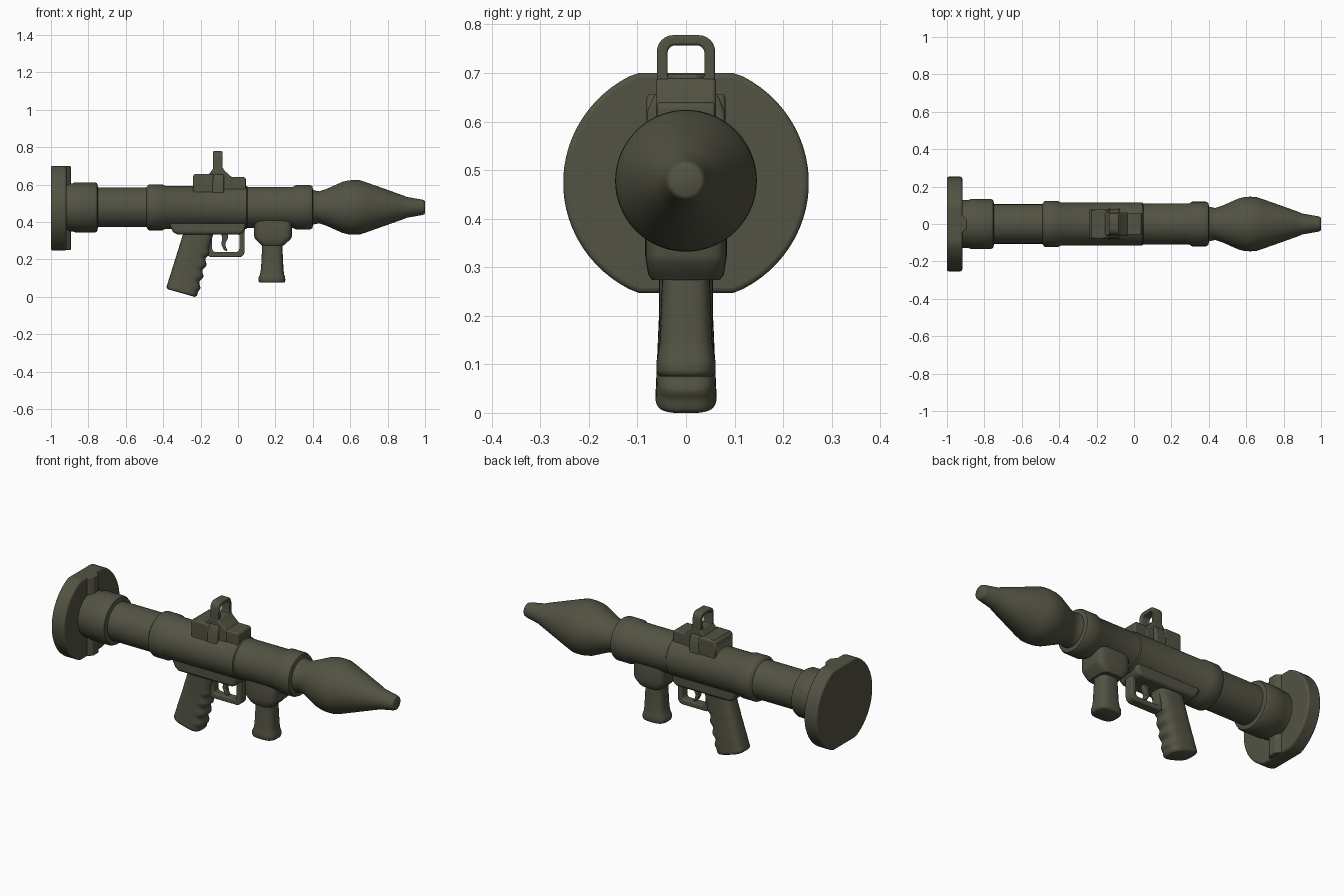
import bpy, bmesh, math
from mathutils import Vector, Matrix

if "Cube" in bpy.data.objects:
    bpy.data.objects.remove(bpy.data.objects["Cube"])

olive = bpy.data.materials.new("dark olive")
olive.diffuse_color = (0.085, 0.085, 0.056, 1)
olive.use_nodes = True
olive.node_tree.nodes["Principled BSDF"].inputs["Base Color"].default_value = olive.diffuse_color
AXIS = 0.478  # height of the tube axis


def finish(ob, bevel=0, segs=3):
    if bevel:
        m = ob.modifiers.new("bevel", 'BEVEL')
        m.width, m.segments, m.limit_method = bevel, segs, 'ANGLE'
        m.angle_limit = math.radians(35)
    ob.data.materials.append(olive)
    for o in bpy.context.selected_objects:
        o.select_set(False)
    ob.select_set(True)
    bpy.context.view_layer.objects.active = ob
    bpy.ops.object.shade_smooth_by_angle(angle=math.radians(40))
    return ob


def mesh_object(name, bm):
    bmesh.ops.recalc_face_normals(bm, faces=bm.faces)
    me = bpy.data.meshes.new(name)
    bm.to_mesh(me)
    bm.free()
    ob = bpy.data.objects.new(name, me)
    bpy.context.collection.objects.link(ob)
    return ob


def skin(name, rings, bevel=0):
    """Join equal rings of points and cap both ends."""
    bm = bmesh.new()
    vs = [[bm.verts.new(p) for p in r] for r in rings]
    n = len(vs[0])
    for a, b in zip(vs, vs[1:]):
        for i in range(n):
            j = (i + 1) % n
            bm.faces.new((a[i], a[j], b[j], b[i]))
    bm.faces.new(vs[0])
    bm.faces.new(vs[-1])
    return finish(mesh_object(name, bm), bevel)


def lathe(name, profile, n=56):
    """Spin (x, radius) points around the tube axis."""
    ang = [2 * math.pi * i / n for i in range(n)]
    return skin(name, [[(x, r * math.cos(t), AXIS + r * math.sin(t)) for t in ang]
                       for x, r in profile])


def prism(name, pts, axis, a, b, bevel=0):
    put = {'x': lambda p, d: (d, p[0], p[1]), 'y': lambda p, d: (p[0], d, p[1]),
           'z': lambda p, d: (p[0], p[1], d)}[axis]
    return skin(name, [[put(p, d) for p in pts] for d in (a, b)], bevel)


def loft(name, sections, tilt=0, power=2.6, n=40):
    """Sections (x, z, half length, half width) as tilted superellipses."""
    rings = []
    for x, z, hx, hy in sections:
        ring = []
        for i in range(n):
            t = 2 * math.pi * i / n
            c, s = math.cos(t), math.sin(t)
            u = hx * math.copysign(abs(c) ** (2 / power), c)
            v = hy * math.copysign(abs(s) ** (2 / power), s)
            ring.append((x + u * math.cos(tilt), v, z - u * math.sin(tilt)))
        rings.append(ring)
    return skin(name, rings)


def round_rect(x0, x1, z0, z1, r, k=6):
    pts = []
    for q, (cx, cz) in enumerate([(x1 - r, z1 - r), (x0 + r, z1 - r),
                                  (x0 + r, z0 + r), (x1 - r, z0 + r)]):
        for i in range(k + 1):
            t = math.pi / 2 * (q + i / k)
            pts.append((cx + r * math.cos(t), cz + r * math.sin(t)))
    return pts


def frame(name, outer, inner, half, rot, loc, bevel=0.006):
    """Flat loop with a hole, from two outlines of equal point count."""
    bm = bmesh.new()
    g = [[bm.verts.new(rot @ Vector((p[0], p[1], h)) + Vector(loc)) for p in o]
         for o, h in ((outer, half), (outer, -half), (inner, -half), (inner, half))]
    n = len(outer)
    for k in range(4):
        a, b = g[k], g[(k + 1) % 4]
        for i in range(n):
            j = (i + 1) % n
            bm.faces.new((a[i], a[j], b[j], b[i]))
    return finish(mesh_object(name, bm), bevel)


# Launch tube with collars
lathe("tube", [(-0.94, 0.128), (-0.885, 0.128), (-0.87, 0.134), (-0.765, 0.134), (-0.753, 0.128),
               (-0.748, 0.106), (-0.49, 0.106), (-0.48, 0.12), (-0.475, 0.123), (-0.405, 0.123),
               (-0.39, 0.115), (0.045, 0.115), (0.05, 0.11), (0.295, 0.11), (0.31, 0.119),
               (0.385, 0.119), (0.397, 0.113), (0.402, 0.092), (0.43, 0.085)])

# Warhead
lathe("warhead", [(0.39, 0.095), (0.42, 0.088), (0.435, 0.086), (0.47, 0.097), (0.56, 0.137),
                  (0.59, 0.144), (0.62, 0.146), (0.65, 0.145), (0.68, 0.136), (0.885, 0.063),
                  (0.90, 0.056), (0.985, 0.041), (0.996, 0.037), (1.0, 0.031)])

# Rear flange: a disc clipped flat at top and bottom
disc = []
for i in range(72):
    t = 2 * math.pi * (i + 0.5) / 72
    disc.append((0.253 * math.cos(t),
                 0.474 + max(-0.227, min(0.226, 0.247 * math.sin(t)))))
prism("rear_flange", disc, 'x', -1.0, -0.918, 0.01)
prism("flange_rib", [(-0.95, -0.06), (-0.915, -0.045), (-0.893, -0.022), (-0.893, 0.022),
                     (-0.915, 0.045), (-0.95, 0.06)], 'z', 0.25, 0.698, 0.006)

# Receiver under the tube
prism("receiver", [(-0.375, 0.45), (-0.37, 0.39), (-0.35, 0.35), (-0.33, 0.332), (0.015, 0.332),
                   (0.035, 0.35), (0.045, 0.39), (0.045, 0.45)], 'y', -0.075, 0.075, 0.016)

# Pistol grip with finger grooves
tilt = math.radians(16)
down = Vector((-math.sin(tilt), -math.cos(tilt)))
grip = []
for i in range(41):
    f = i / 40
    c = Vector((-0.207, 0.355)) + down * (0.335 * f)
    wave = 0.007 * math.cos(2 * math.pi * (f - 0.12) * 5.2) if 0.25 < f < 0.95 else 0
    hx, hy = 0.077 + 0.008 * f, 0.056 + 0.007 * max(0, (f - 0.5) * 2)
    c += Vector((math.cos(tilt), -math.sin(tilt))) * wave / 2
    grip.append((c.x, c.y, hx + wave / 2, hy))
x, z, hx, hy = grip[-1]
for d, k in ((0.006, 0.98), (0.011, 0.93), (0.014, 0.85)):
    grip.append((x + down.x * d, z + down.y * d, hx * k, hy * k))
loft("pistol_grip", grip, tilt, 3.2)

# Trigger guard and trigger
stand = Matrix.Rotation(math.pi / 2, 3, 'X')
frame("trigger_guard", round_rect(-0.17, 0.035, 0.212, 0.37, 0.03),
      round_rect(-0.138, 0.007, 0.24, 0.345, 0.018), 0.026, stand, (0, 0, 0))
prism("trigger", [(-0.09, 0.35), (-0.085, 0.31), (-0.09, 0.28), (-0.075, 0.25), (-0.055, 0.243),
                  (-0.065, 0.265), (-0.068, 0.285), (-0.055, 0.31), (-0.05, 0.35)],
      'y', -0.014, 0.014, 0.004)

# Front grip and its mount
loft("front_grip_mount", [(0.185, 0.46, 0.103, 0.08), (0.185, 0.415, 0.105, 0.082),
                          (0.187, 0.405, 0.102, 0.084), (0.187, 0.325, 0.101, 0.084),
                          (0.187, 0.31, 0.096, 0.082), (0.186, 0.285, 0.07, 0.078),
                          (0.186, 0.274, 0.06, 0.07)], 0, 5)
loft("front_grip", [(0.183, 0.30, 0.054, 0.049), (0.183, 0.25, 0.055, 0.05), (0.183, 0.15, 0.06, 0.054),
                    (0.182, 0.12, 0.064, 0.058), (0.181, 0.105, 0.071, 0.061),
                    (0.181, 0.087, 0.072, 0.061), (0.181, 0.079, 0.069, 0.058),
                    (0.181, 0.075, 0.062, 0.052)], 0, 3)

# Sight base: rear block, front saddle and sloped foot
prism("sight_rear_block", round_rect(-0.24, -0.13, 0.54, 0.657, 0.012, 2), 'y', -0.081, 0.081, 0.01)
prism("sight_front_saddle", [(-0.15, 0.55), (0.042, 0.55), (0.042, 0.632), (0.034, 0.64),
                             (-0.15, 0.64)], 'y', -0.06, 0.06, 0.008)
prism("sight_foot", [(-0.175, 0.63), (-0.14, 0.675), (-0.13, 0.69), (-0.082, 0.69), (-0.07, 0.672),
                     (-0.028, 0.635), (-0.028, 0.56), (-0.175, 0.56)], 'y', -0.062, 0.062, 0.008)
prism("sight_skirt", [(-0.084, 0.54), (0.084, 0.54), (0.08, 0.62), (0.066, 0.655), (-0.066, 0.655),
                      (-0.08, 0.62)], 'x', -0.14, -0.075, 0.008)

# Sight loop
across = Matrix(((0, 0, 1), (1, 0, 0), (0, 1, 0)))
frame("sight_loop", round_rect(-0.06, 0.06, 0.62, 0.778, 0.034),
      round_rect(-0.038, 0.038, 0.683, 0.757, 0.016), 0.026, across, (-0.108, 0, 0))
